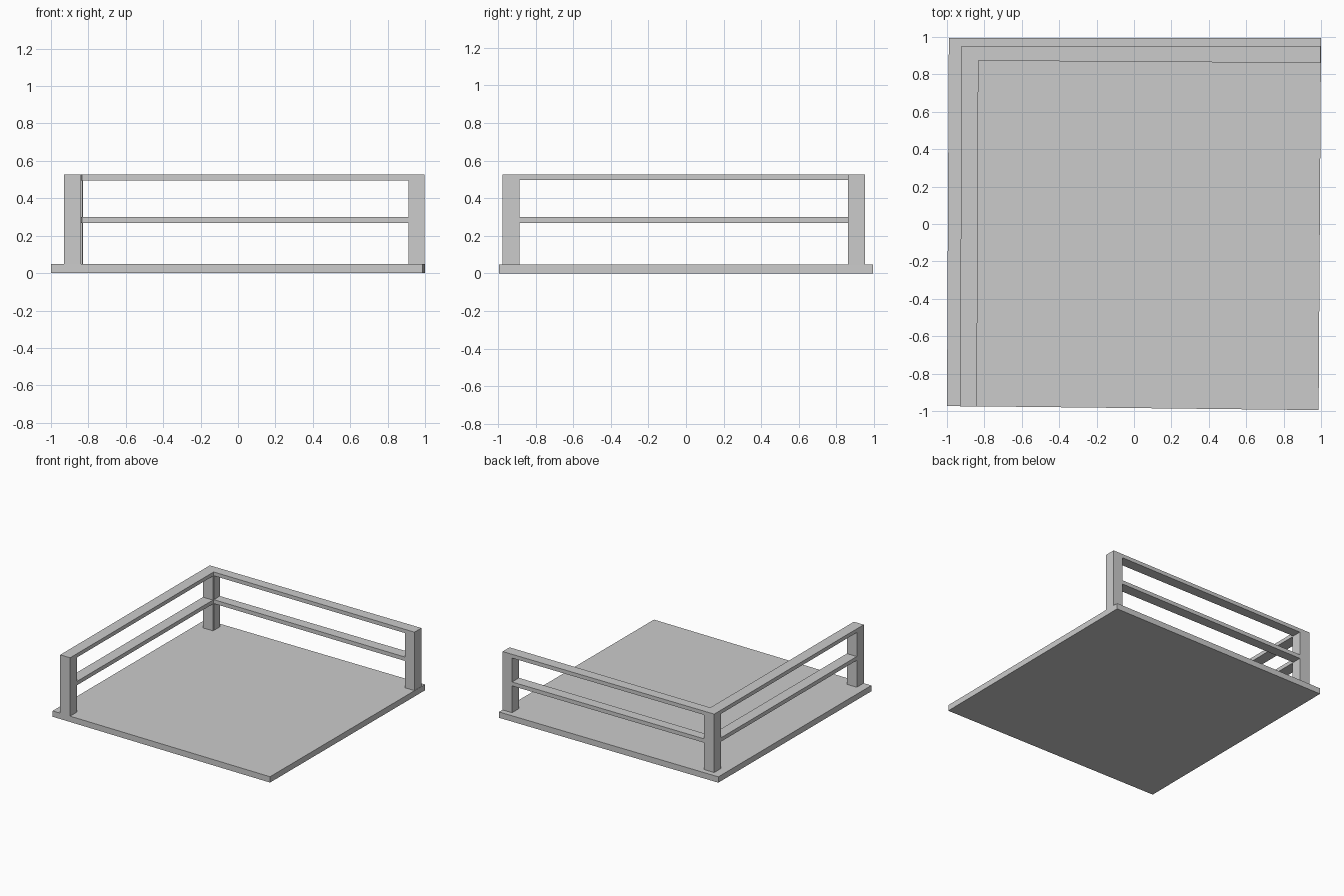
import bpy, bmesh

if "Cube" in bpy.data.objects:
    bpy.data.objects.remove(bpy.data.objects["Cube"])


def prism(name, footprint, z0, z1):
    """Extrude a flat outline straight up from z0 to z1."""
    bm = bmesh.new()
    face = bm.faces.new([bm.verts.new((x, y, z0)) for x, y in footprint])
    ext = bmesh.ops.extrude_face_region(bm, geom=[face])
    for v in ext["geom"]:
        if isinstance(v, bmesh.types.BMVert):
            v.co.z = z1
    bmesh.ops.recalc_face_normals(bm, faces=bm.faces)
    mesh = bpy.data.meshes.new(name)
    bm.to_mesh(mesh)
    bm.free()
    obj = bpy.data.objects.new(name, mesh)
    bpy.context.collection.objects.link(obj)
    return obj


def rect(x0, x1, y0, y1):
    return [(x0, y0), (x1, y0), (x1, y1), (x0, y1)]


# Slightly irregular floor slab
prism("floor_slab", [(-1.0, -0.973), (0.987, -0.995), (1.0, 0.995), (-0.99, 0.995)], 0.0, 0.048)

# L-shaped railing along the left and back edges
railing = prism("railing", [(-0.93, -0.975), (-0.84, -0.975), (-0.832, 0.873),
                            (0.998, 0.861), (0.998, 0.951), (-0.922, 0.951)], 0.048, 0.527)

# Openings leave three posts, a middle rail and a top rail
bays = [rect(-0.83, 0.912, 0.75, 1.1), rect(-1.1, -0.7, -0.885, 0.863)]
for bay in bays:
    for z0, z1 in [(0.0, 0.268), (0.3, 0.496)]:
        cutter = prism("opening_cutter", bay, z0, z1)
        cutter.hide_render = True
        mod = railing.modifiers.new("opening", 'BOOLEAN')
        mod.operation = 'DIFFERENCE'
        mod.solver = 'EXACT'
        mod.object = cutter
        bpy.context.view_layer.objects.active = railing
        bpy.ops.object.modifier_apply(modifier=mod.name)
        bpy.data.objects.remove(cutter)
